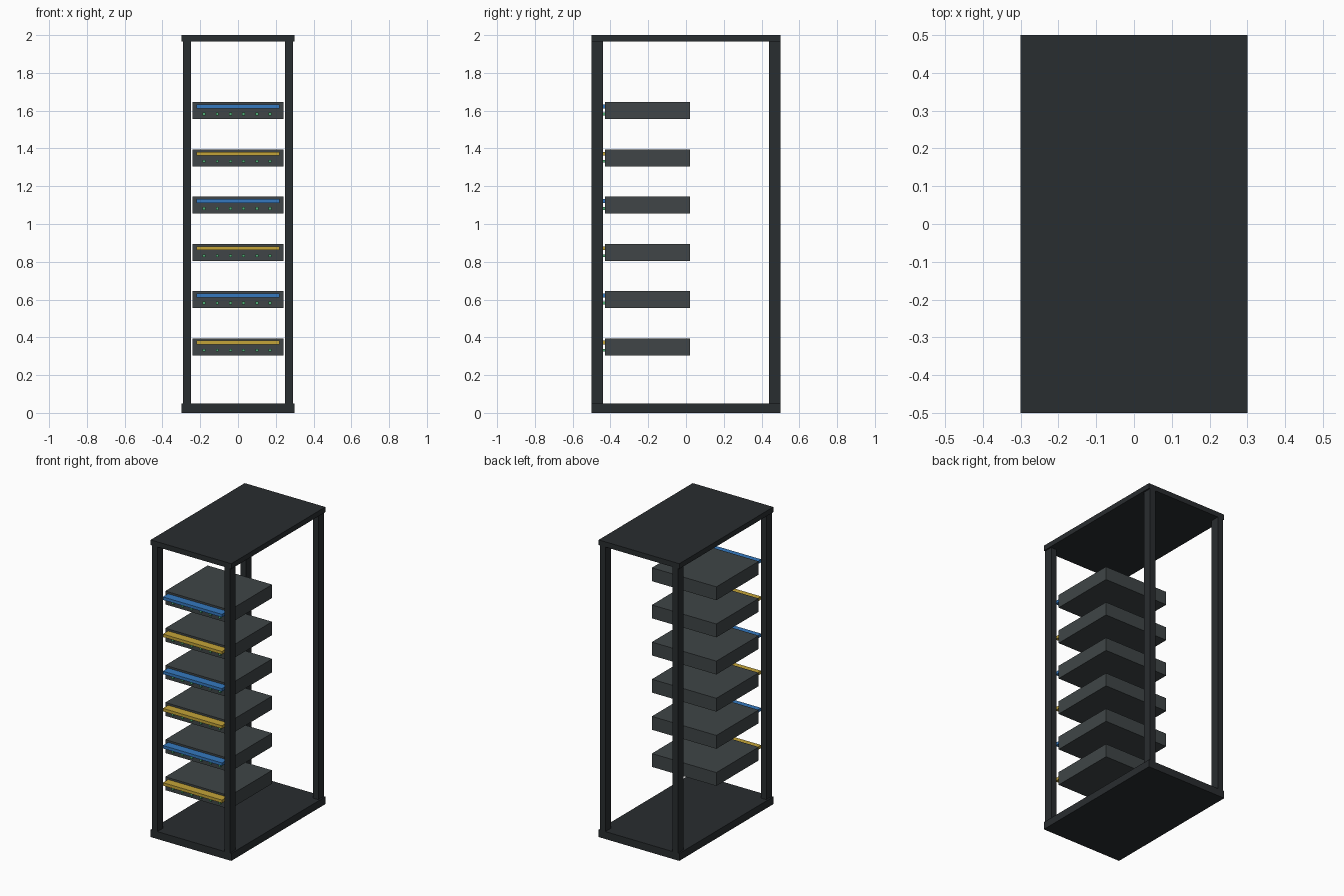
import bpy

if "Cube" in bpy.data.objects:
    bpy.data.objects.remove(bpy.data.objects["Cube"])


def material(name, rgb):
    m = bpy.data.materials.new(name)
    m.diffuse_color = (*rgb, 1)
    m.use_nodes = True
    m.node_tree.nodes["Principled BSDF"].inputs["Base Color"].default_value = m.diffuse_color
    return m


FRAME = material("frame_dark", (0.022, 0.026, 0.029))
CASE = material("case_grey", (0.05, 0.06, 0.063))
BLUE = material("blue", (0.035, 0.19, 0.52))
YELLOW = material("yellow", (0.55, 0.37, 0.04))
GREEN = material("green", (0.08, 0.42, 0.18))


def box(name, x, y, z, mat):
    """Box from (min, max) pairs along each axis."""
    spans = (x, y, z)
    bpy.ops.mesh.primitive_cube_add(size=1, location=[(a + b) / 2 for a, b in spans])
    ob = bpy.context.object
    ob.name = name
    ob.scale = [b - a for a, b in spans]
    bpy.ops.object.transform_apply(location=False, rotation=False, scale=True)
    ob.data.materials.append(mat)
    return ob


# Base and top plates
box("base_plate", (-0.3, 0.3), (-0.5, 0.5), (0, 0.05), FRAME)
box("top_plate", (-0.3, 0.3), (-0.5, 0.5), (1.965, 2.0), FRAME)

# Four corner posts
for side, cx in (("left", -0.27), ("right", 0.27)):
    for end, cy in (("front", -0.47), ("back", 0.47)):
        box(f"{end}_{side}_post", (cx - 0.02, cx + 0.02),
            (cy - 0.03, cy + 0.03), (0.05, 1.965), FRAME)

# Six rack units, each with a coloured front bar and a row of lights
for i in range(6):
    z = 0.35 + 0.25 * i
    box(f"unit_{i + 1}", (-0.24, 0.24), (-0.43, 0.02), (z - 0.045, z + 0.045), CASE)
    box(f"front_bar_{i + 1}", (-0.22, 0.22), (-0.485, -0.43),
        (z + 0.012, z + 0.032), BLUE if i % 2 else YELLOW)
    for j in range(6):
        x = -0.18 + 0.07 * j
        box(f"status_light_{i + 1}_{j + 1}", (x - 0.0075, x + 0.0075),
            (-0.44, -0.43), (z - 0.0255, z - 0.0105), GREEN)
